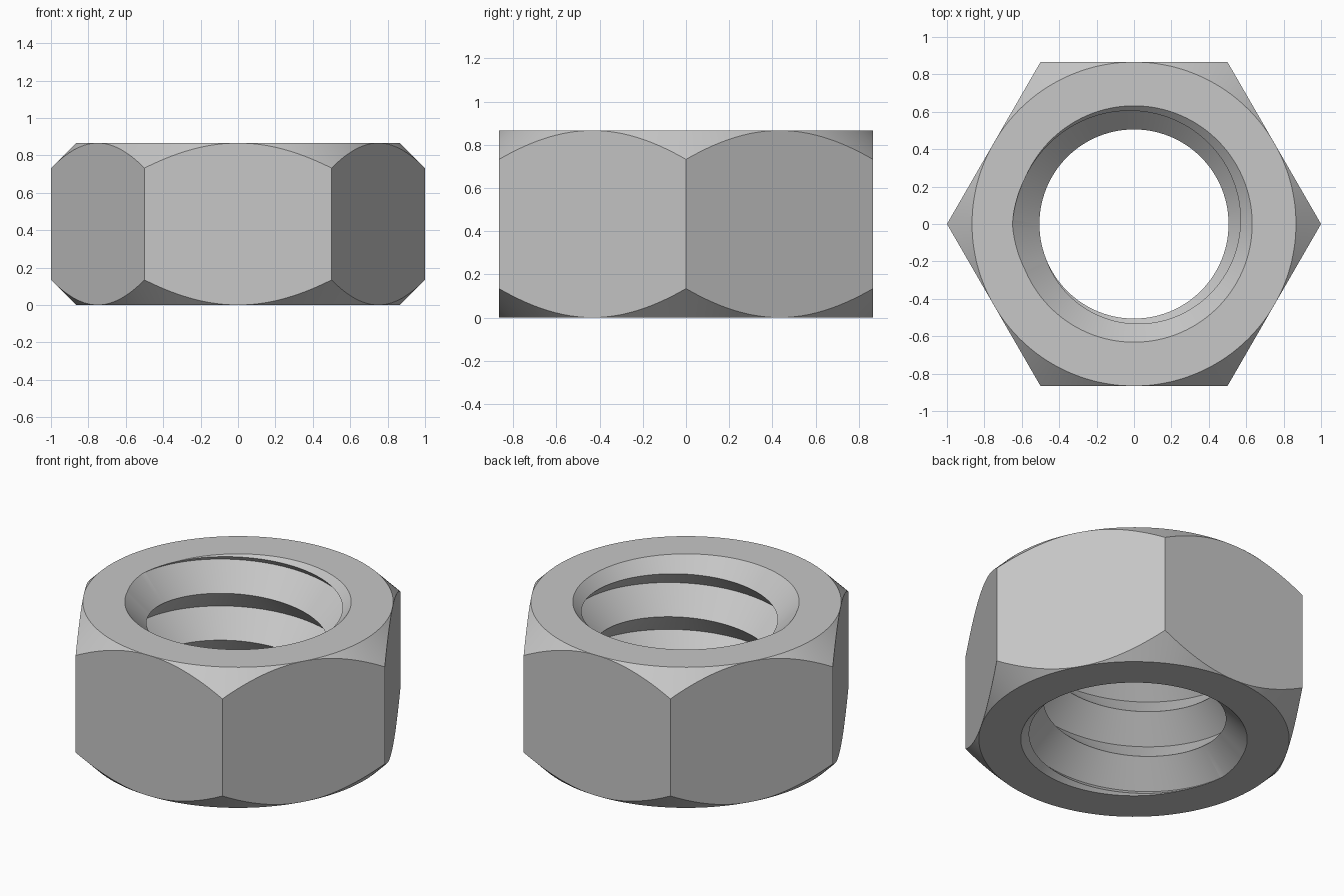
import bpy
import bmesh
from math import pi, cos, sin, sqrt

cube = bpy.data.objects.get("Cube")
if cube:
    bpy.data.objects.remove(cube, do_unlink=True)

FLAT = sqrt(3) / 2        # centre to flat of the hexagon
HEIGHT = FLAT
PITCH = HEIGHT / 3        # three thread turns
ROOT = 0.65               # largest thread radius
SINK = 0.632              # countersink radius at the rim
COLUMNS = 192


def thread_radius(a, z):
    """Radius of the 45 degree V thread at angle a and height z."""
    d = (z - PITCH * (a / (2 * pi) - 0.5)) % PITCH
    return ROOT - min(d, PITCH - d)


def bore_end(a):
    """Height where the thread meets the countersink, and the rim radius."""
    above = (PITCH * (a / (2 * pi) - 0.5)) % PITCH   # next root over the top
    below = PITCH - above                            # last root under the top
    rim = max(SINK, ROOT - above)
    z = min(HEIGHT, HEIGHT + (ROOT - rim - below) / 2)
    return z, max(rim, ROOT - below)


def section(a):
    """Closed radial section of the nut as (radius, height) points."""
    hexa = FLAT / cos((a % (pi / 3)) - pi / 6)
    drop = hexa - FLAT
    top, rim_top = bore_end(a)
    low, rim_low = bore_end(-a)
    low = HEIGHT - low
    points = [(hexa, drop), (hexa, HEIGHT - drop), (FLAT, HEIGHT), (rim_top, HEIGHT)]
    for k in range(8, -3, -1):
        z = PITCH * (a / (2 * pi) - 0.5 + k / 2)
        z = max(low, min(top, z))
        points.append((thread_radius(a, z), z))
    return points + [(rim_low, 0), (FLAT, 0)]


# Sweep the section around the axis
bm = bmesh.new()
rings = []
for i in range(COLUMNS + 1):
    a = 2 * pi * i / COLUMNS
    rings.append([bm.verts.new((r * cos(a), r * sin(a), z)) for r, z in section(a)])
for first, second in zip(rings, rings[1:]):
    for j in range(len(first)):
        n = (j + 1) % len(first)
        bm.faces.new((first[j], second[j], second[n], first[n]))
bmesh.ops.remove_doubles(bm, verts=bm.verts, dist=1e-5)
bmesh.ops.dissolve_degenerate(bm, edges=bm.edges, dist=1e-5)
bmesh.ops.recalc_face_normals(bm, faces=bm.faces)
mesh = bpy.data.meshes.new("hex_nut")
bm.to_mesh(mesh)
bm.free()

# Steel colour
steel = bpy.data.materials.new("grey_steel")
steel.use_nodes = True
colour = (0.57, 0.57, 0.57, 1)
steel.diffuse_color = colour
steel.node_tree.nodes["Principled BSDF"].inputs["Base Color"].default_value = colour
mesh.materials.append(steel)

nut = bpy.data.objects.new("hex_nut", mesh)
bpy.context.collection.objects.link(nut)
bpy.ops.object.select_all(action="DESELECT")
nut.select_set(True)
bpy.context.view_layer.objects.active = nut
bpy.ops.object.shade_smooth_by_angle(angle=pi / 6)
